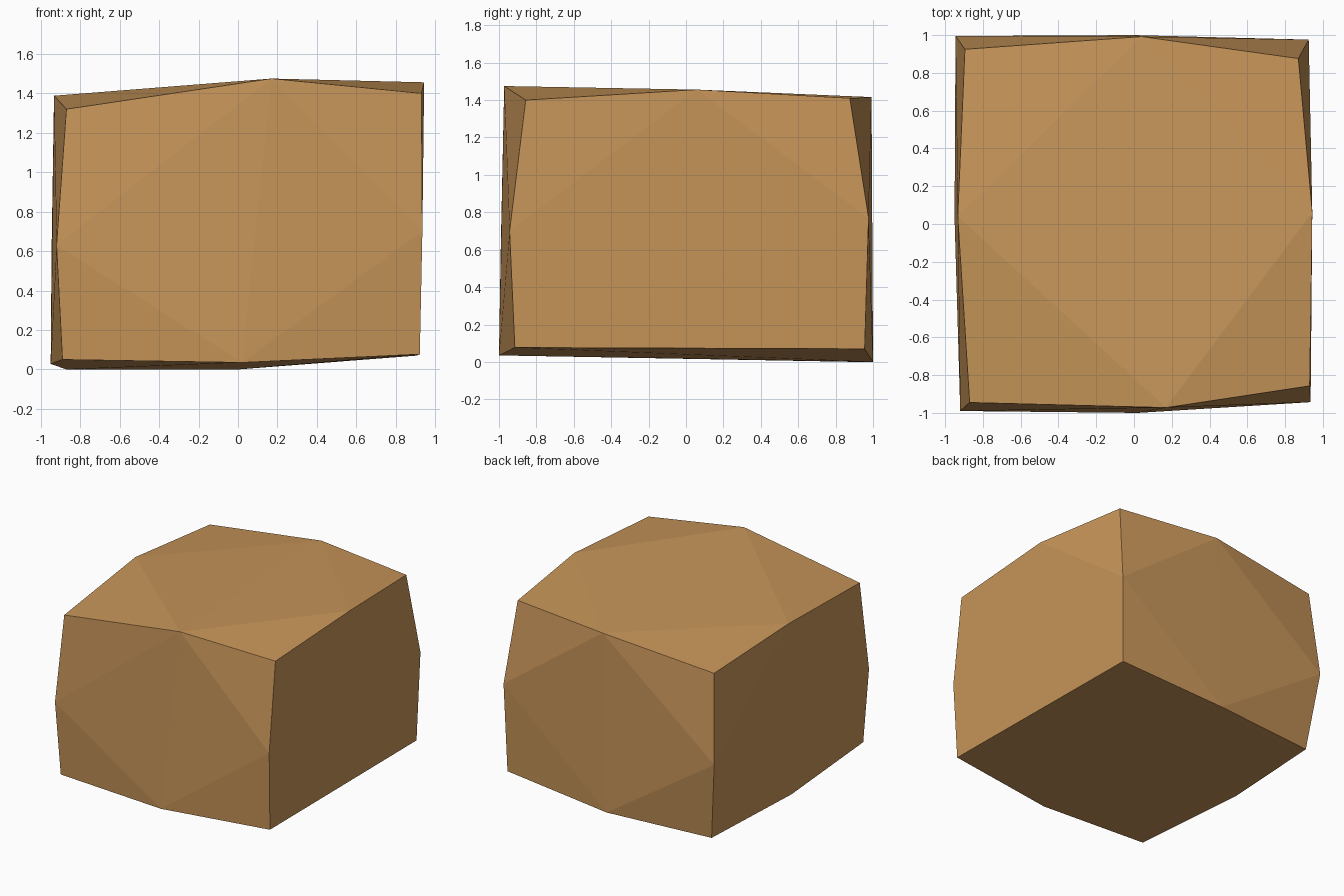
import bpy, bmesh

if "Cube" in bpy.data.objects:
    bpy.data.objects.remove(bpy.data.objects["Cube"])

# Faceted boulder: a rough block whose corners and edge midpoints are pulled about
front = [(-0.87, -0.945, 1.32), (0.17, -0.972, 1.475), (0.93, -0.857, 1.40),
         (-0.92, -0.99, 0.63), (0.935, -0.943, 0.70),
         (-0.89, -0.96, 0.05), (0.02, -1.0, 0.035), (0.922, -0.915, 0.077)]
sides = [(-0.933, 0.04, 1.388), (0.944, 0.06, 1.456), (-0.95, 0.03, 0.028)]
back = [(-0.895, 0.925, 1.32), (0.04, 0.992, 1.416), (0.87, 0.876, 1.41),
        (-0.945, 0.995, 0.63), (0.925, 0.976, 0.77),
        (-0.87, 0.92, 0.0), (0.0, 1.0, 0.0), (0.905, 0.955, 0.07)]

bm = bmesh.new()
for p in front + sides + back:
    bm.verts.new(p)
result = bmesh.ops.convex_hull(bm, input=bm.verts)
loose = [v for v in bm.verts if not v.link_faces]
bmesh.ops.delete(bm, geom=loose, context='VERTS')
bmesh.ops.recalc_face_normals(bm, faces=bm.faces)

mesh = bpy.data.meshes.new("boulder")
bm.to_mesh(mesh)
bm.free()
boulder = bpy.data.objects.new("boulder", mesh)
bpy.context.collection.objects.link(boulder)

# Single sandy brown stone colour
stone = bpy.data.materials.new("sandy brown stone")
stone.diffuse_color = (0.57, 0.30, 0.10, 1)
stone.use_nodes = True
stone.node_tree.nodes["Principled BSDF"].inputs["Base Color"].default_value = stone.diffuse_color
mesh.materials.append(stone)
